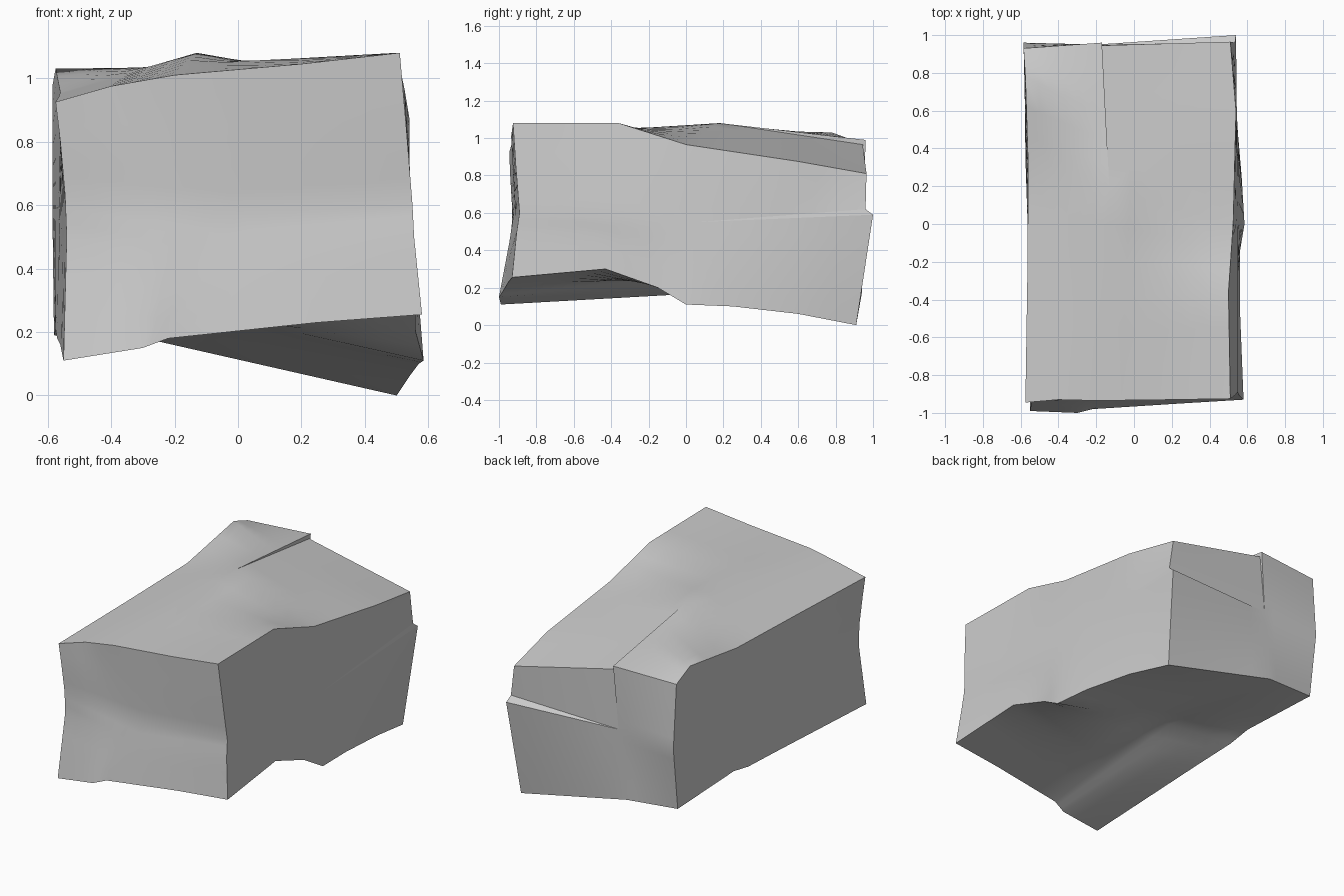
import bpy
import bmesh
import math
from mathutils import Vector

cube = bpy.data.objects.get("Cube")
if cube:
    bpy.data.objects.remove(cube, do_unlink=True)

STEPS = 6  # grid steps per quarter of a side

# Corners: l/r = +x/-x, f/b = front/back, t/d = top/bottom
corners = {
    "rfd": (-.55, -.99, .11), "lfd": (.58, -.93, .255),
    "rft": (-.575, -.945, .925), "lft": (.51, -.925, 1.08),
    "rbd": (-.58, .91, .19), "lbd": (.5, .91, 0),
    "rbt": (-.585, .93, .975), "lbt": (.51, .965, .81),
}

# Points between the two corners of each edge; an even count leaves a split step
edges = {
    # Front outline
    ("rfd", "lfd"): [(-.3, -1, .15), (-.22, -.98, .18), (.25, -.95, .23)],
    ("rft", "lft"): [(-.4, -.93, .975), (-.2, -.935, 1.01), (.2, -.93, 1.045)],
    ("rfd", "rft"): [(-.54, -.93, .5), (-.545, -.93, .63), (-.56, -.94, .8)],
    ("lfd", "lft"): [(.555, -.905, .5), (.55, -.89, .6), (.53, -.91, .85)],
    # Long edges
    ("lfd", "lbd"): [(.56, -.43, .3), (.56, -.15, .2), (.585, 0, .11),
                     (.57, .25, .1), (.54, .6, .06)],
    ("lft", "lbt"): [(.5, -.36, 1.08), (.525, 0, .965), (.54, .6, .875)],
    ("rfd", "rbd"): [(-.56, -.1, .16), (-.57, .2, .18), (-.575, .35, .21)],
    ("rft", "rbt"): [(-.565, -.3, .94), (-.56, .3, .955), (-.575, .78, 1.03)],
    # Back outline
    ("rbd", "lbd"): [(-.25, .94, .17)],
    ("rbt", "lbt"): [(-.17, .96, .99), (-.17, .945, .965)],
    ("rbd", "rbt"): [(-.585, .96, .58)],
    ("lbd", "lbt"): [(.54, 1, .59), (.535, .96, .62)],
}

# Each side: corners counter-clockwise from outside, then its middle point
sides = [
    ("rfd lfd lft rft", (0, -.91, .57)),
    ("lfd lbd lbt lft", (.55, .05, .55)),
    ("lbd rbd rbt lbt", (-.2, .95, .6)),
    ("rbd rfd rft rbt", (-.565, .1, .55)),
    ("rft lft lbt rbt", (-.13, .18, 1.08)),
    ("rbd lbd lfd rfd", (-.18, 0, .28)),
]


def half_edge(a, b):
    """Points from corner a to the middle of the edge towards b."""
    flip = (a, b) not in edges
    inner = edges[(b, a)][::-1] if flip else edges[(a, b)]
    points = [Vector(p) for p in (corners[a], *inner, corners[b])]
    return points[:(len(points) + 1) // 2]


def along(points, t):
    """Point at fraction t of a polyline."""
    s = t * (len(points) - 1)
    i = min(int(s), len(points) - 2)
    return points[i].lerp(points[i + 1], s - i)


def add_patch(bm, bottom, left, middle):
    """Blend a quarter side between two half edges and the side's middle."""
    start, end_u, end_v = bottom[0], bottom[-1], left[-1]
    grid = []
    for j in range(STEPS + 1):
        v = j / STEPS
        row = []
        for i in range(STEPS + 1):
            u = i / STEPS
            across = along(bottom, u).lerp(end_v.lerp(middle, u), v)
            upward = along(left, v).lerp(end_u.lerp(middle, v), u)
            flat = start.lerp(end_u, u).lerp(end_v.lerp(middle, u), v)
            row.append(bm.verts.new(across + upward - flat))
        grid.append(row)
    for j in range(STEPS):
        for i in range(STEPS):
            bm.faces.new((grid[j][i], grid[j][i + 1],
                          grid[j + 1][i + 1], grid[j + 1][i]))


# Warped block
bm = bmesh.new()
for names, centre in sides:
    names = names.split()
    middle = Vector(centre)
    for k, name in enumerate(names):
        after, before = names[(k + 1) % 4], names[k - 1]
        ahead, behind = half_edge(name, after), half_edge(name, before)
        add_patch(bm, ahead, behind, middle)
        # Wedge that fills a split step
        other = half_edge(after, name)[-1]
        if (other - ahead[-1]).length > .005:
            bm.faces.new([bm.verts.new(p) for p in (ahead[-1], other, middle)])
bmesh.ops.remove_doubles(bm, verts=bm.verts, dist=.0005)

mesh = bpy.data.meshes.new("warped_block")
bm.to_mesh(mesh)
bm.free()
block = bpy.data.objects.new("warped_block", mesh)
bpy.context.collection.objects.link(block)

# Plain grey
grey = bpy.data.materials.new("plain_grey")
grey.use_nodes = True
colour = (.6, .6, .6, 1)
grey.diffuse_color = colour
grey.node_tree.nodes["Principled BSDF"].inputs["Base Color"].default_value = colour
mesh.materials.append(grey)

bpy.context.view_layer.objects.active = block
block.select_set(True)
bpy.ops.object.shade_smooth_by_angle(angle=math.radians(35))
